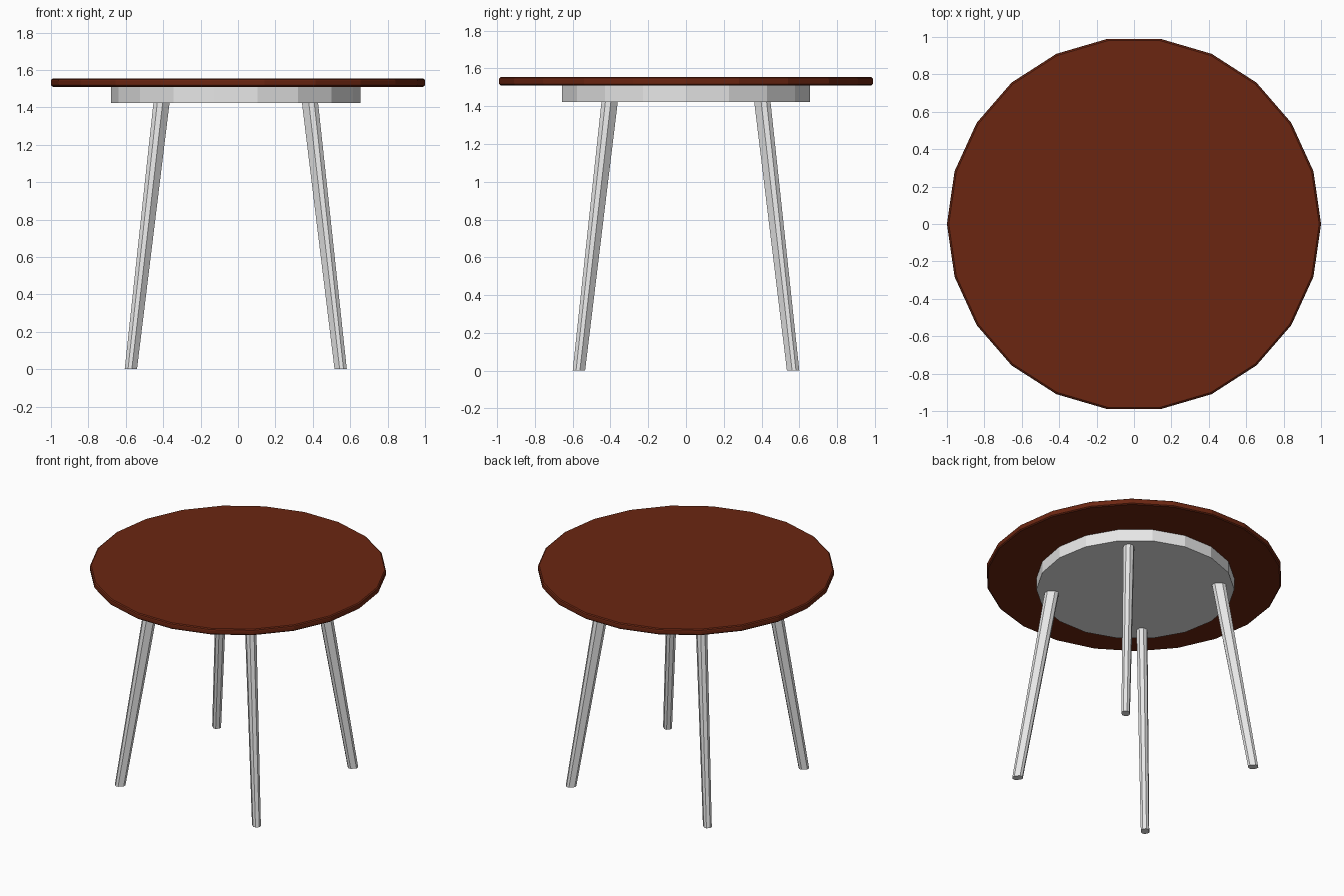
import bpy, bmesh, math
from mathutils import Vector

if "Cube" in bpy.data.objects:
    bpy.data.objects.remove(bpy.data.objects["Cube"])


def material(name, rgb):
    m = bpy.data.materials.new(name)
    m.diffuse_color = (*rgb, 1.0)
    m.use_nodes = True
    m.node_tree.nodes["Principled BSDF"].inputs["Base Color"].default_value = m.diffuse_color
    return m


brown = material("dark brown wood", (0.147, 0.019, 0.0056))
grey = material("light grey", (0.8, 0.8, 0.8))


def loft(name, rings, mat):
    """Skin a stack of equal-length point rings and cap both ends."""
    bm = bmesh.new()
    loops = [[bm.verts.new(p) for p in ring] for ring in rings]
    n = len(loops[0])
    for lo, hi in zip(loops, loops[1:]):
        for i in range(n):
            j = (i + 1) % n
            bm.faces.new((lo[i], lo[j], hi[j], hi[i]))
    bm.faces.new(loops[0][::-1])
    bm.faces.new(loops[-1])
    bmesh.ops.recalc_face_normals(bm, faces=bm.faces)
    mesh = bpy.data.meshes.new(name)
    bm.to_mesh(mesh)
    bm.free()
    mesh.materials.append(mat)
    obj = bpy.data.objects.new(name, mesh)
    bpy.context.collection.objects.link(obj)
    return obj


def disc_ring(r, z, sides, cx=0.0):
    return [(cx + r * math.cos(2 * math.pi * i / sides),
             r * math.sin(2 * math.pi * i / sides), z) for i in range(sides)]


def leg_ring(centre, angle, a, b, c):
    """Chamfered rectangle, its long axis pointing outward from the table."""
    out = Vector((math.cos(angle), math.sin(angle), 0))
    side = Vector((-out.y, out.x, 0))
    pts = [(a, -b + c), (a, b - c), (a - c, b), (-a + c, b),
           (-a, b - c), (-a, -b + c), (-a + c, -b), (a - c, -b)]
    return [centre + out * u + side * v for u, v in pts]


CX = -0.012  # base sits slightly off the top's centre

# round top with a softened rim
profile = [(0.99, 1.51), (0.998, 1.516), (1.0, 1.524),
           (1.0, 1.541), (0.998, 1.549), (0.99, 1.555)]
loft("table_top", [disc_ring(r, z, 22) for r, z in profile], brown)

# drum under the top
loft("apron", [disc_ring(0.667, z, 18, CX) for z in (1.423, 1.511)], grey)

# four splayed, tapered legs
for label, sx, sy in (("front_left", -1, -1), ("front_right", 1, -1),
                      ("back_left", -1, 1), ("back_right", 1, 1)):
    ang = math.atan2(sy, sx)
    foot = Vector((CX + sx * 0.561, sy * 0.567, 0.0))
    head = Vector((CX + sx * 0.397, sy * 0.404, 1.425))
    loft(label + "_leg", [leg_ring(foot, ang, 0.034, 0.027, 0.0145),
                          leg_ring(head, ang, 0.0465, 0.035, 0.0205)], grey)
